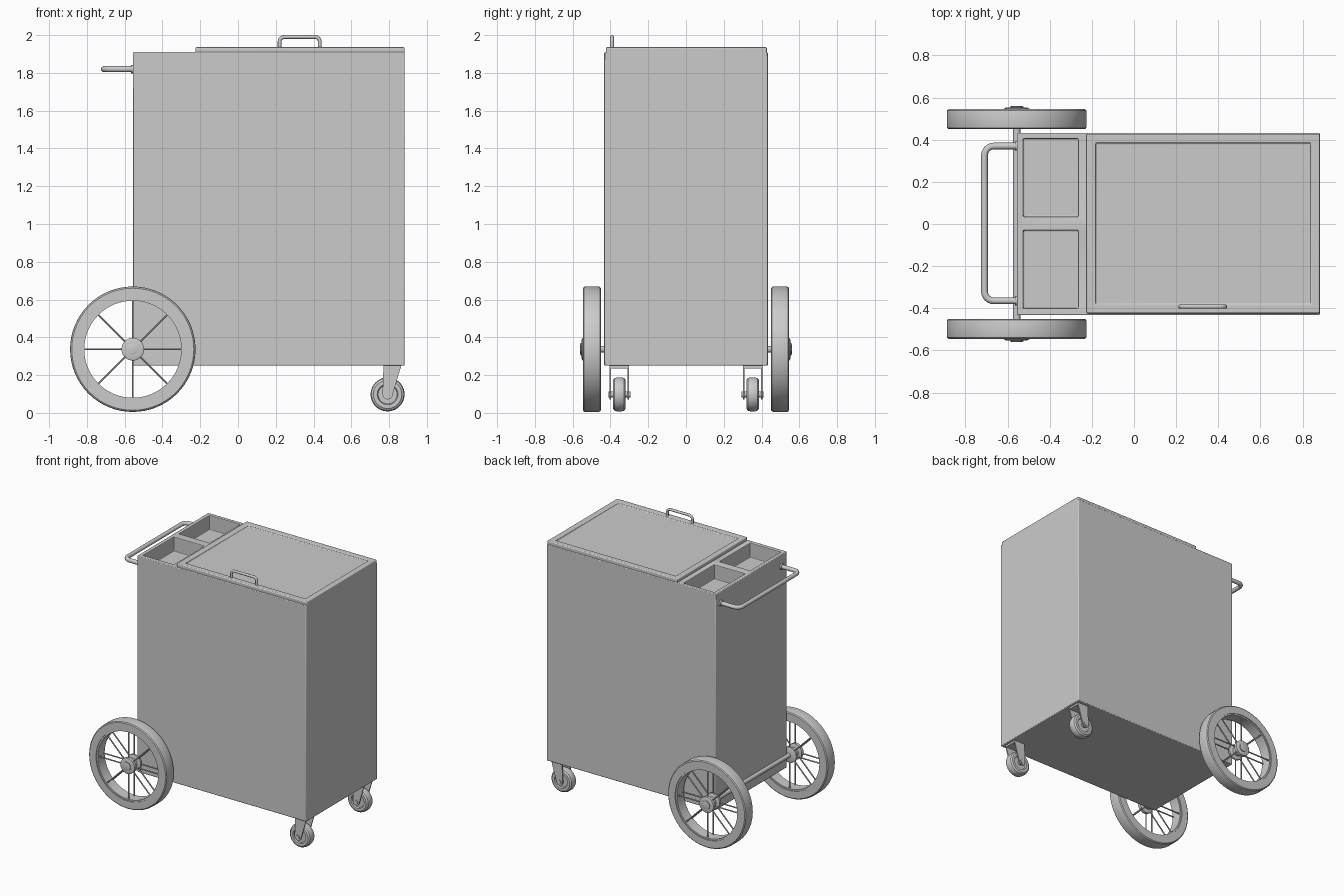
import bpy, bmesh, math
from mathutils import Vector

if "Cube" in bpy.data.objects:
    bpy.data.objects.remove(bpy.data.objects["Cube"])


def finish(name, bm, smooth=True, bevel=0.0):
    bmesh.ops.recalc_face_normals(bm, faces=bm.faces)
    me = bpy.data.meshes.new(name)
    bm.to_mesh(me)
    bm.free()
    ob = bpy.data.objects.new(name, me)
    bpy.context.collection.objects.link(ob)
    if bevel:
        m = ob.modifiers.new("bevel", 'BEVEL')
        m.width, m.segments, m.limit_method = bevel, 3, 'ANGLE'
    if smooth:
        bpy.ops.object.select_all(action='DESELECT')
        bpy.context.view_layer.objects.active = ob
        ob.select_set(True)
        bpy.ops.object.shade_smooth_by_angle(angle=math.radians(35))
    return ob


def box_bm(lo, hi):
    bm = bmesh.new()
    bmesh.ops.create_cube(bm, size=1)
    for v in bm.verts:
        v.co = Vector([(a + b) / 2 + c * (b - a) for a, b, c in zip(lo, hi, v.co)])
    return bm


def lathe(name, profile, centre, n=48):
    """Spin a closed (radius, y) profile about the y axis."""
    bm = bmesh.new()
    rings = []
    for i in range(n):
        a = 2 * math.pi * i / n
        rings.append([bm.verts.new((centre[0] + r * math.cos(a), centre[1] + y,
                                    centre[2] + r * math.sin(a))) for r, y in profile])
    k = len(profile)
    for i in range(n):
        p, q = rings[i], rings[(i + 1) % n]
        for j in range(k):
            bm.faces.new((p[j], p[(j + 1) % k], q[(j + 1) % k], q[j]))
    bmesh.ops.remove_doubles(bm, verts=bm.verts, dist=1e-5)
    return finish(name, bm)


def rod(bm, a, b, r, n=12):
    a, b = Vector(a), Vector(b)
    d = b - a
    mat = d.to_track_quat('Z', 'Y').to_matrix().to_4x4()
    mat.translation = (a + b) / 2
    bmesh.ops.create_cone(bm, cap_ends=True, segments=n, radius1=r, radius2=r,
                          depth=d.length, matrix=mat)


def bent_tube(name, pts, bend, r):
    """Tube along a path whose inner corners are rounded."""
    pts = [Vector(p) for p in pts]
    path = [pts[0]]
    for a, p, b in zip(pts, pts[1:], pts[2:]):
        s, e = p + (a - p).normalized() * bend, p + (b - p).normalized() * bend
        c = s + e - p
        for i in range(7):
            t = math.pi / 2 * i / 6
            path.append(c + (s - c) * math.cos(t) + (e - c) * math.sin(t))
    path.append(pts[-1])
    cu = bpy.data.curves.new(name, 'CURVE')
    cu.dimensions, cu.bevel_depth, cu.bevel_resolution = '3D', r, 3
    cu.use_fill_caps = True
    sp = cu.splines.new('POLY')
    sp.points.add(len(path) - 1)
    for q, p in zip(sp.points, path):
        q.co = (*p, 1)
    ob = bpy.data.objects.new(name, cu)
    bpy.context.collection.objects.link(ob)


# Cabinet with two open trays cut in the top
body = finish("cabinet", box_bm((-0.555, -0.433, 0.25), (0.882, 0.433, 1.91)))
for name, y0, y1 in (("tray_cutter_front", -0.40, -0.03), ("tray_cutter_back", 0.035, 0.405)):
    cut = finish(name, box_bm((-0.525, y0, 1.80), (-0.265, y1, 2.0)), False)
    cut.hide_render = True
    cut.hide_viewport = True
    m = body.modifiers.new(name, 'BOOLEAN')
    m.operation, m.solver, m.object = 'DIFFERENCE', 'EXACT', cut
m = body.modifiers.new("bevel", 'BEVEL')
m.width, m.segments, m.limit_method = 0.005, 2, 'ANGLE'

# Lid with a sunken panel
bm = box_bm((-0.225, -0.424, 1.90), (0.882, 0.428, 1.936))
bm.faces.ensure_lookup_table()
top = max(bm.faces, key=lambda f: f.calc_center_median().z)
bmesh.ops.inset_region(bm, faces=[top], thickness=0.062)
r = bmesh.ops.extrude_face_region(bm, geom=[top])
bmesh.ops.translate(bm, vec=(0, 0, -0.015),
                    verts=[g for g in r["geom"] if isinstance(g, bmesh.types.BMVert)])
if top.is_valid:
    bmesh.ops.delete(bm, geom=[top], context='FACES_ONLY')
finish("lid", bm, bevel=0.006)

# Lid handle and push handle
bent_tube("lid_handle", [(0.22, -0.392, 1.92), (0.22, -0.392, 1.99),
                         (0.433, -0.392, 1.99), (0.433, -0.392, 1.92)], 0.025, 0.010)
bent_tube("push_handle", [(-0.54, -0.365, 1.82), (-0.71, -0.365, 1.82),
                          (-0.71, 0.37, 1.82), (-0.54, 0.37, 1.82)], 0.045, 0.016)
for y in (-0.365, 0.37):
    bm = bmesh.new()
    rod(bm, (-0.55, y, 1.82), (-0.566, y, 1.82), 0.022, 20)
    finish("handle_flange", bm)

# Axle between the large wheels
WX, WZ = -0.557, 0.337
bm = bmesh.new()
rod(bm, (WX, -0.52, WZ), (WX, 0.52, WZ), 0.017, 20)
finish("axle", bm)

for s in (-1, 1):
    side = "front" if s < 0 else "back"
    c = (WX, s * 0.498, WZ)
    # Tyre and inner rim
    lathe(side + "_tyre", [(0.268, -0.048), (0.323, -0.048), (0.330, -0.042), (0.332, -0.034),
                           (0.332, 0.034), (0.330, 0.042), (0.323, 0.048), (0.268, 0.048)], c, 64)
    lathe(side + "_rim", [(0.257, -0.042), (0.272, -0.042), (0.272, 0.042), (0.257, 0.042)], c, 64)
    # Hub with stepped cap
    hub = [(0, -0.048), (0.035, -0.048), (0.06, -0.04), (0.06, -0.026), (0.035, -0.02),
           (0.035, 0.02), (0.06, 0.026), (0.06, 0.05), (0.052, 0.054), (0.032, 0.054),
           (0.032, 0.060), (0.02, 0.063), (0, 0.063)]
    lathe(side + "_hub", [(r, s * y) for r, y in hub], c, 32)
    # Two layers of eight spokes
    bm = bmesh.new()
    for i in range(8):
        a = math.pi / 4 * i
        u = Vector((math.cos(a), 0, math.sin(a)))
        for dy in (-0.032, 0.032):
            o = Vector(c) + Vector((0, dy, 0))
            rod(bm, o + u * 0.04, o + u * 0.262, 0.005, 8)
    finish(side + "_spokes", bm)

    # Caster wheel
    cx, cy, cz = 0.792, s * 0.353, 0.098
    lathe(side + "_caster_wheel", [(0, -0.024), (0.05, -0.024), (0.055, -0.034), (0.075, -0.034),
                                   (0.086, -0.026), (0.09, -0.012), (0.09, 0.012),
                                   (0.086, 0.026), (0.075, 0.034), (0.055, 0.034),
                                   (0.05, 0.024), (0, 0.024)], (cx, cy, cz), 40)
    bm = bmesh.new()
    rod(bm, (cx, cy - 0.058, cz), (cx, cy + 0.058, cz), 0.016, 16)
    finish(side + "_caster_axle", bm)
    # Fork plates: tapered with a rounded lower end
    outline = [(0.77, 0.243), (0.862, 0.243)] + [
        (cx + 0.027 * math.cos(t), cz + 0.027 * math.sin(t))
        for t in [-math.pi * i / 8 for i in range(9)]]
    for dy in (-0.048, 0.048):
        bm = bmesh.new()
        f = bm.faces.new([bm.verts.new((x, cy + dy - 0.004, z)) for x, z in outline])
        r = bmesh.ops.extrude_face_region(bm, geom=[f])
        bmesh.ops.translate(bm, vec=(0, 0.008, 0),
                            verts=[g for g in r["geom"] if isinstance(g, bmesh.types.BMVert)])
        finish(side + "_caster_fork", bm)
    finish(side + "_caster_plate",
           box_bm((0.77, cy - 0.052, 0.236), (0.862, cy + 0.052, 0.255)))
